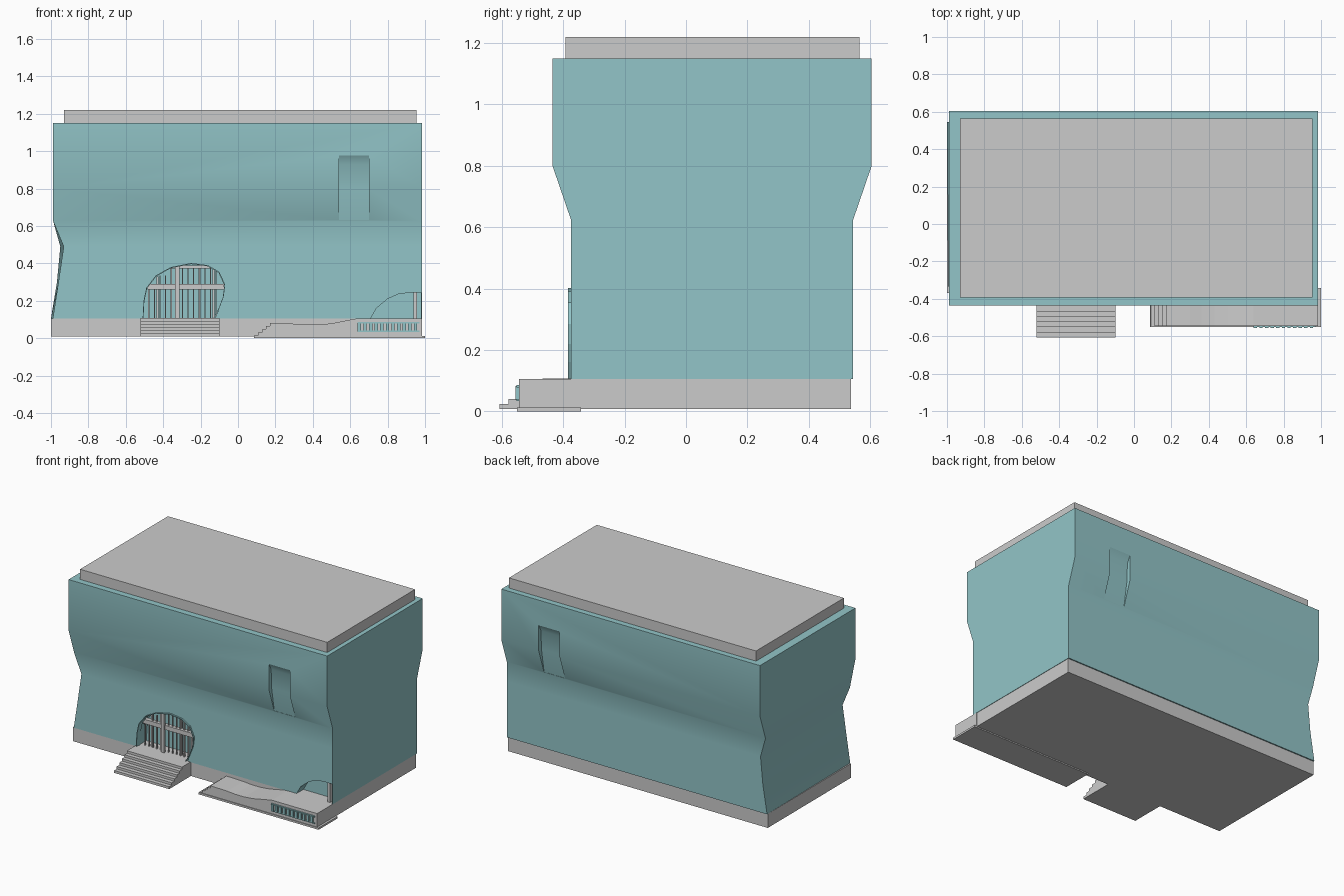
import bpy, bmesh, math
from mathutils import Vector

if "Cube" in bpy.data.objects:
    bpy.data.objects.remove(bpy.data.objects["Cube"])

teal = bpy.data.materials.new("teal")
teal.diffuse_color = (0.29, 0.56, 0.58, 1)
teal.use_nodes = True
teal.node_tree.nodes["Principled BSDF"].inputs["Base Color"].default_value = teal.diffuse_color


def finish(name, bm, mat=None):
    bmesh.ops.recalc_face_normals(bm, faces=bm.faces)
    me = bpy.data.meshes.new(name)
    bm.to_mesh(me)
    bm.free()
    ob = bpy.data.objects.new(name, me)
    bpy.context.collection.objects.link(ob)
    if mat:
        me.materials.append(mat)
    return ob


def add_box(bm, x0, x1, y0, y1, z0, z1):
    vs = bmesh.ops.create_cube(bm, size=1)["verts"]
    for v in vs:
        v.co = Vector(((x0 + x1) / 2 + v.co.x * (x1 - x0),
                       (y0 + y1) / 2 + v.co.y * (y1 - y0),
                       (z0 + z1) / 2 + v.co.z * (z1 - z0)))


def boxes(name, items, mat=None):
    bm = bmesh.new()
    for it in items:
        add_box(bm, *it)
    return finish(name, bm, mat)


def prism(name, pts, a, b, axis="y", mat=None):
    # profile in xz swept along y, or profile in yz swept along x
    bm = bmesh.new()
    place = (lambda p, t: (p[0], t, p[1])) if axis == "y" else (lambda p, t: (t, p[0], p[1]))
    r0 = [bm.verts.new(place(p, a)) for p in pts]
    r1 = [bm.verts.new(place(p, b)) for p in pts]
    bm.faces.new(r0)
    bm.faces.new(r1[::-1])
    for i in range(len(pts)):
        j = (i + 1) % len(pts)
        bm.faces.new((r0[i], r0[j], r1[j], r1[i]))
    return finish(name, bm, mat)


def activate(ob):
    bpy.ops.object.select_all(action='DESELECT')
    bpy.context.view_layer.objects.active = ob
    ob.select_set(True)


def cut(ob, cutter):
    m = ob.modifiers.new("cut", 'BOOLEAN')
    m.operation = 'DIFFERENCE'
    m.solver = 'EXACT'
    m.object = cutter
    activate(ob)
    bpy.ops.object.modifier_apply(modifier=m.name)


# main body: rings of z, front y, back y, left x at front, left x at back
rings = [(0.105, -0.375, 0.545, -0.99, -1.0), (0.3, -0.375, 0.545, -0.96, -0.968),
         (0.49, -0.375, 0.545, -0.932, -0.95), (0.625, -0.375, 0.545, -0.988, -0.988),
         (0.8, -0.435, 0.605, -0.988, -0.988), (1.15, -0.435, 0.605, -0.988, -0.988)]
bm = bmesh.new()
loops = [[bm.verts.new(c) for c in ((lf, f, z), (0.985, f, z), (0.985, b, z), (lb, b, z))]
         for z, f, b, lf, lb in rings]
for lo, hi in zip(loops, loops[1:]):
    for i in range(4):
        j = (i + 1) % 4
        bm.faces.new((lo[i], lo[j], hi[j], hi[i]))
bm.faces.new(loops[0][::-1])
bm.faces.new(loops[-1])
body = finish("building_body", bm, teal)

# entrance arch and corner arch outlines
arch = [(-0.51, 0.09), (-0.505, 0.2), (-0.49, 0.27), (-0.44, 0.335), (-0.36, 0.38),
        (-0.25, 0.402), (-0.16, 0.39), (-0.1, 0.355), (-0.068, 0.285), (-0.077, 0.22),
        (-0.1, 0.16), (-0.13, 0.09)]
corner = [(0.70, 0.09), (0.74, 0.16), (0.8, 0.21), (0.86, 0.237), (0.92, 0.243),
          (0.978, 0.243), (0.978, 0.09)]
slot = [(-0.376, 0.632), (-0.405, 0.8), (-0.41, 0.93), (-0.437, 0.98), (-0.6, 0.98), (-0.6, 0.632)]

cutters = [prism("arch_cutter", arch, -0.6, -0.27),
           prism("corner_cutter", corner, -0.6, -0.30),
           prism("front_slot_cutter", slot, 0.54, 0.70, "x"),
           prism("back_slot_cutter", [(0.17 - y, z) for y, z in slot], 0.54, 0.70, "x")]
for c in cutters:
    cut(body, c)
    c.hide_render = True
    c.hide_set(True)
activate(body)
bpy.ops.object.shade_smooth_by_angle(angle=math.radians(28))


# thin rim around the entrance arch
def rim(name, pts, w):
    bm = bmesh.new()
    cx, cz = -0.29, 0.1
    rows = []
    for x, z in pts:
        z = max(z, 0.105)
        xi, zi = cx + (x - cx) * (1 - w), cz + (z - cz) * (1 - w)
        rows.append([bm.verts.new(c) for c in
                     ((x, -0.385, z), (xi, -0.385, zi), (xi, -0.345, zi), (x, -0.345, z))])
    for p, q in zip(rows, rows[1:]):
        for i in range(4):
            j = (i + 1) % 4
            bm.faces.new((p[i], p[j], q[j], q[i]))
    bm.faces.new(rows[0])
    bm.faces.new(rows[-1][::-1])
    return finish(name, bm, teal)


rim("arch_rim", arch, 0.02)

# plinth and roof slab
boxes("plinth", [(-1.0, 0.982, -0.37, 0.537, 0.008, 0.105)])
boxes("roof_slab", [(-0.93, 0.955, -0.392, 0.565, 1.15, 1.22)])

# entrance column, beams and balusters
boxes("entrance_column", [(-0.336, -0.314, -0.36, -0.34, 0.105, 0.392)])
boxes("entrance_beams", [(-0.485, -0.075, -0.345, -0.315, 0.26, 0.29),
                         (-0.375, -0.125, -0.345, -0.315, 0.373, 0.388)])
boxes("entrance_posts", [(x - 0.005, x + 0.005, -0.325, -0.315, 0.105, 0.33 if x < -0.4 else 0.375)
                         for x in (-0.43, -0.205, -0.13)])
boxes("entrance_balusters",
      [(-0.48 + i * 0.03, -0.474 + i * 0.03, -0.335, -0.325, 0.105, 0.26) for i in range(13)])
boxes("upper_balusters",
      [(-0.42 + i * 0.03, -0.414 + i * 0.03, -0.335, -0.325, 0.29, 0.335 if i < 2 else 0.373)
       for i in range(11)])
boxes("corner_column", [(0.937, 0.957, -0.365, -0.345, 0.105, 0.243)])

# entrance steps
n = 6
prof = [(-0.36, 0.008)]
for i in range(n):
    y = -0.607 + i * 0.028
    prof += [(y, 0.008 + i * 0.0165), (y, 0.008 + (i + 1) * 0.0165)]
prof.append((-0.36, 0.008 + n * 0.0165))
prism("entrance_steps", prof, -0.52, -0.1, "x")

# side terrace: small steps, wavy ramp, flat landing
prof = [(0.985, 0.004), (0.085, 0.004)]
for i in range(5):
    x, z = 0.09 + i * 0.02, 0.018 + i * 0.0155
    prof += [(x, z), (x + 0.02, z)]
prof += [(0.3, 0.077), (0.36, 0.072), (0.43, 0.072), (0.5, 0.079), (0.57, 0.093),
         (0.64, 0.106), (0.985, 0.106)]
prism("side_terrace", prof, -0.545, -0.342)
boxes("terrace_footing", [(0.085, 1.0, -0.55, -0.342, 0.0, 0.013)])

# terrace railing
boxes("terrace_railing",
      [(0.64 + i * 0.03, 0.658 + i * 0.03, -0.556, -0.544, 0.037, 0.082) for i in range(11)]
      + [(0.64, 0.97, -0.552, -0.544, 0.078, 0.086), (0.64, 0.97, -0.552, -0.544, 0.033, 0.04)], teal)
